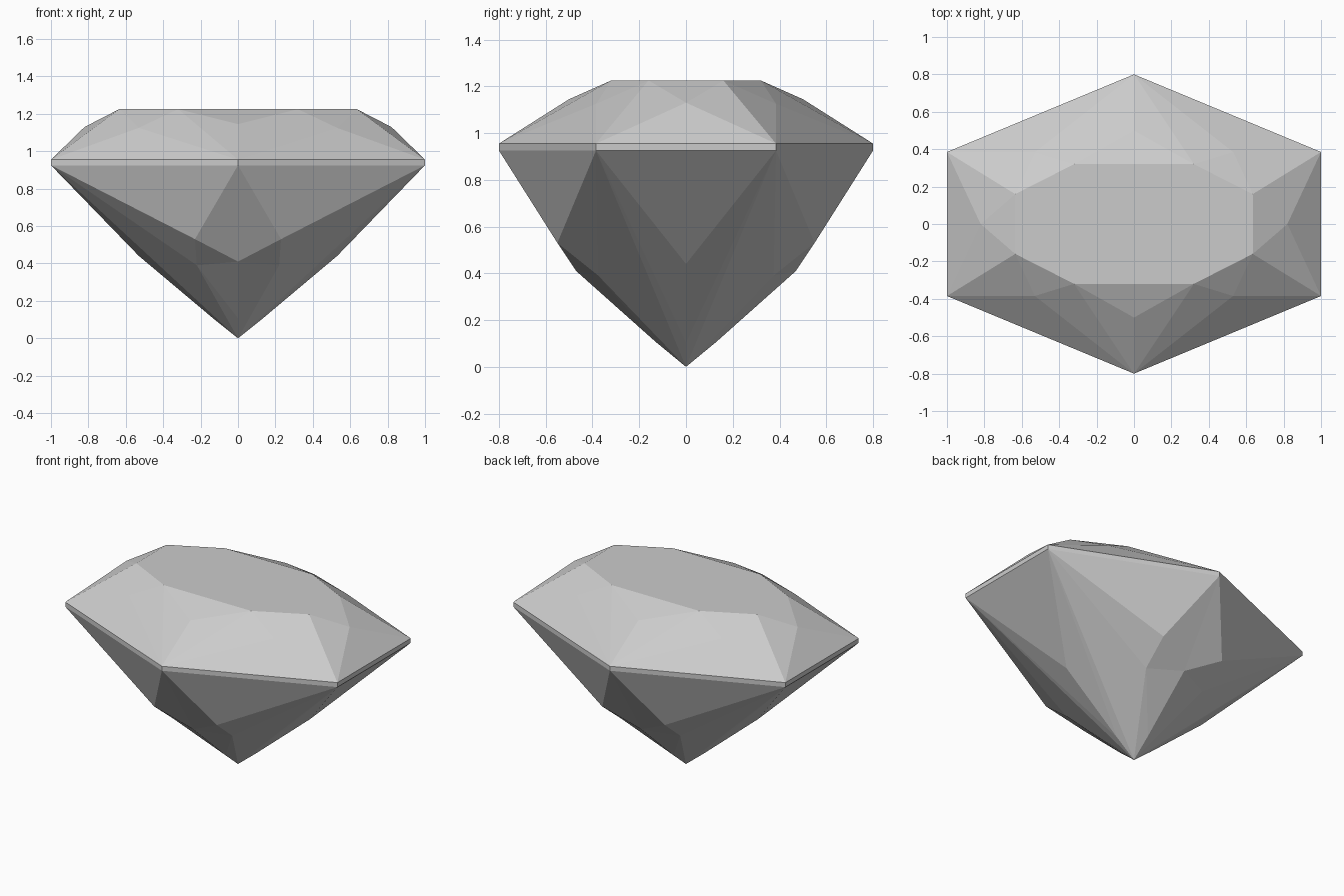
import bpy
import bmesh
from mathutils import Vector

if "Cube" in bpy.data.objects:
    bpy.data.objects.remove(bpy.data.objects["Cube"])

stone = bpy.data.materials.new("pale_grey_stone")
stone.use_nodes = True
COLOUR = (0.6, 0.6, 0.6, 1)
stone.diffuse_color = COLOUR
stone.node_tree.nodes["Principled BSDF"].inputs["Base Color"].default_value = COLOUR

TABLE_Z, GIRDLE_TOP, GIRDLE_BASE = 1.225, 0.955, 0.925
CENTRE = Vector((0, 0, 0.8))


def quarter_part(name, points, facets):
    """Build the facets of one quarter and mirror them across x and y."""
    bm = bmesh.new()
    verts = {key: bm.verts.new(co) for key, co in points.items()}
    for facet in facets:
        bm.faces.new([verts[key] for key in facet.split()])
    bm.normal_update()
    for face in bm.faces:
        if face.normal.dot(face.calc_center_median() - CENTRE) < 0:
            face.normal_flip()
    mesh = bpy.data.meshes.new(name)
    bm.to_mesh(mesh)
    bm.free()
    mesh.materials.append(stone)
    obj = bpy.data.objects.new(name, mesh)
    bpy.context.collection.objects.link(obj)
    mirror = obj.modifiers.new("mirror", 'MIRROR')
    mirror.use_axis = (True, True, False)
    return obj


def girdle_points(prefix, z):
    """Back tip, side corner and side middle of the six-sided outline."""
    return {prefix + "tip": (0, 0.8, z),
            prefix + "corner": (1, 0.385, z),
            prefix + "side": (1, 0, z)}


# Crown: flat table, star facets, kites and upper girdle facets
crown = {
    "middle": (0, 0, TABLE_Z),
    "table_x": (0.635, 0, TABLE_Z),
    "table_a": (0.635, 0.16, TABLE_Z),
    "table_b": (0.32, 0.32, TABLE_Z),
    "table_y": (0, 0.32, TABLE_Z),
    "star_x": (0.82, 0, 1.13),
    "star_d": (0.53, 0.385, 1.125),
    "star_y": (0, 0.5, 1.145),
    **girdle_points("", GIRDLE_TOP),
}
quarter_part("crown", crown, [
    "middle table_x table_a table_b table_y",
    "table_y table_b star_y",
    "table_b table_a star_d",
    "table_a table_x star_x",
    "tip star_y table_b",
    "tip table_b star_d",
    "corner star_d table_a",
    "corner table_a star_x",
    "tip corner star_d",
    "corner side star_x",
])

# Girdle: thin upright band
quarter_part("girdle",
             {**girdle_points("top_", GIRDLE_TOP), **girdle_points("base_", GIRDLE_BASE)},
             ["top_tip top_corner base_corner base_tip",
              "top_corner top_side base_side base_corner"])

# Pavilion: lower facets narrowing to the point
pavilion = {
    **girdle_points("", GIRDLE_BASE),
    "upper": (0.23, 0.55, 0.53),
    "mid_y": (0, 0.47, 0.41),
    "mid_d": (0.22, 0.375, 0.39),
    "mid_x": (0.53, 0, 0.44),
    "low_x": (0.13, 0, 0.104),
    "low_y": (0, 0.13, 0.107),
    "point": (0, 0, 0),
}
quarter_part("pavilion", pavilion, [
    "tip corner upper",
    "tip upper mid_y",
    "upper mid_d mid_y",
    "upper corner mid_d",
    "corner side mid_x",
    "corner mid_x low_x",
    "corner low_x point",
    "corner point mid_d",
    "mid_y mid_d low_y",
    "mid_d point low_y",
])
